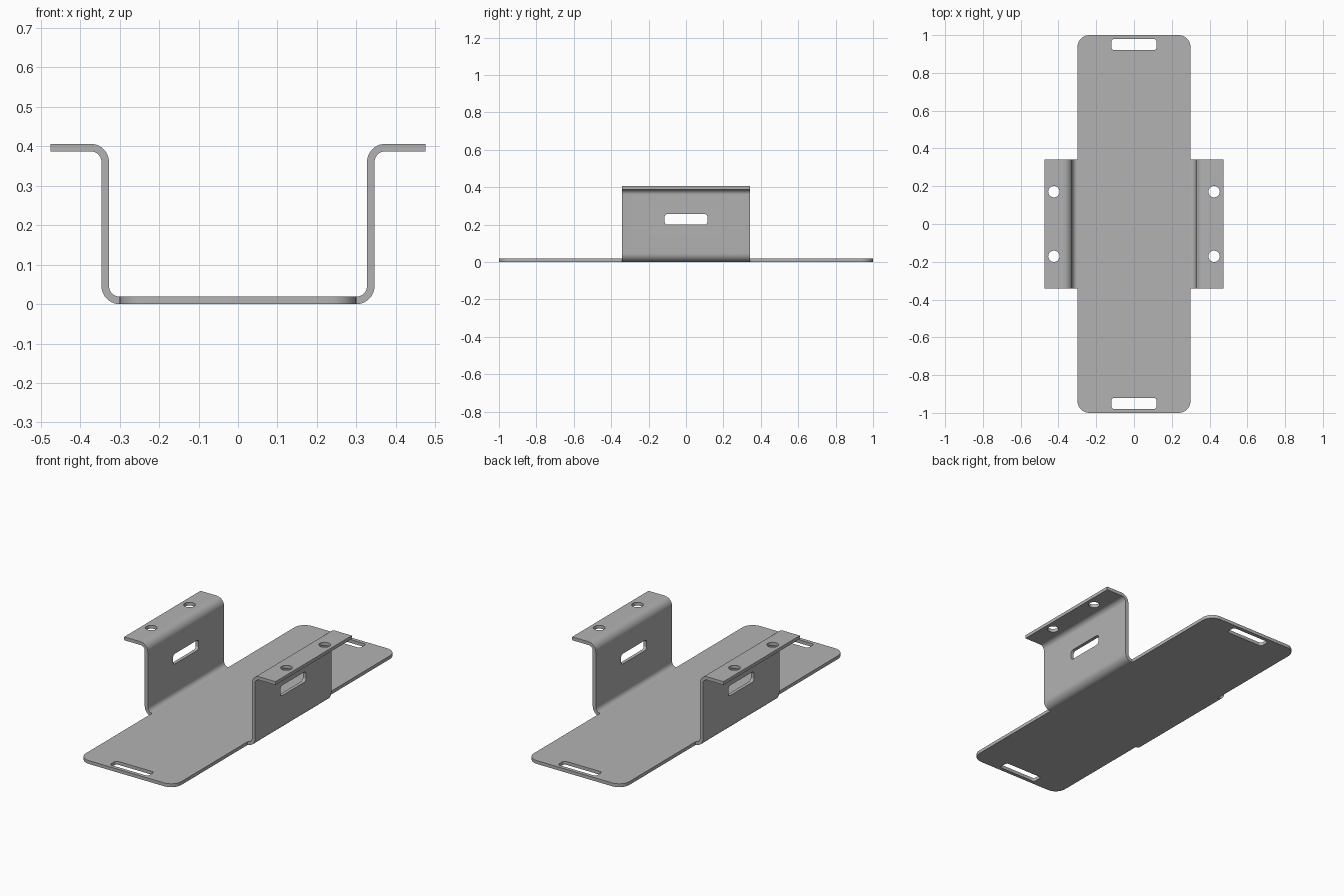
import bpy, bmesh, math
from mathutils import Vector

cube = bpy.data.objects.get("Cube")
if cube:
    bpy.data.objects.remove(cube, do_unlink=True)

T = 0.019             # sheet thickness
HALF_W = 0.30         # half width of the base
HALF_TAB = 0.342      # half length of the side brackets
TOP = 0.406
BEND = 0.046          # outer bend radius
WALL = HALF_W + BEND  # outer face of the walls

steel = bpy.data.materials.new("grey steel")
steel.use_nodes = True
colour = (0.45, 0.45, 0.45, 1)
steel.diffuse_color = colour
steel.node_tree.nodes["Principled BSDF"].inputs["Base Color"].default_value = colour


def arc(cx, cy, r, start, end, n=10):
    angles = [math.radians(start + (end - start) * i / n) for i in range(n + 1)]
    return [(cx + r * math.cos(a), cy + r * math.sin(a)) for a in angles]


def rounded_rect(cx, cy, hx, hy, r):
    pts = []
    for i, (sx, sy) in enumerate([(1, 1), (-1, 1), (-1, -1), (1, -1)]):
        pts += arc(cx + sx * (hx - r), cy + sy * (hy - r), r, 90 * i, 90 * i + 90)
    return pts


def prism(name, outline, place, low, high):
    """Closed solid from a 2D outline; place(u, v, d) sets the axes."""
    bm = bmesh.new()
    face = bm.faces.new([bm.verts.new(place(u, v, low)) for u, v in outline])
    shift = Vector(place(0, 0, high)) - Vector(place(0, 0, low))
    new = bmesh.ops.extrude_face_region(bm, geom=[face])["geom"]
    bmesh.ops.translate(bm, vec=shift, verts=[g for g in new if isinstance(g, bmesh.types.BMVert)])
    bmesh.ops.remove_doubles(bm, verts=bm.verts, dist=1e-5)
    bmesh.ops.recalc_face_normals(bm, faces=bm.faces)
    mesh = bpy.data.meshes.new(name)
    bm.to_mesh(mesh)
    bm.free()
    mesh.materials.append(steel)
    obj = bpy.data.objects.new(name, mesh)
    bpy.context.collection.objects.link(obj)
    return obj


def finish(obj, cutters):
    """Punch the openings, then smooth the bends."""
    bpy.ops.object.select_all(action="DESELECT")
    obj.select_set(True)
    bpy.context.view_layer.objects.active = obj
    for cutter in cutters:
        cutter.hide_render = True
        mod = obj.modifiers.new("opening", "BOOLEAN")
        mod.operation = "DIFFERENCE"
        mod.solver = "EXACT"
        mod.object = cutter
        bpy.ops.object.modifier_apply(modifier=mod.name)
        bpy.data.objects.remove(cutter, do_unlink=True)
    bpy.ops.object.shade_smooth_by_angle(angle=math.radians(30))


def flat(u, v, d):
    return (u, v, d)


def along_y(u, v, d):
    return (u, d, v)


def along_x(u, v, d):
    return (d, u, v)


# Base plate with a slot at each end
base = prism("base_plate", rounded_rect(0, 0, HALF_W, 1, 0.065), flat, 0, T)
finish(base, [prism("end_slot_cutter", rounded_rect(0, s * 0.95, 0.12, 0.029, 0.015),
                    flat, -0.1, 0.1) for s in (-1, 1)])

# Bent side bracket: lower bend, wall, upper bend, flange
inner = BEND - T
flange_x = WALL + inner
profile = (arc(HALF_W, BEND, BEND, -90, 0)
           + arc(flange_x, TOP - BEND, inner, 180, 90)
           + [(0.475, TOP - T), (0.475, TOP)]
           + arc(flange_x, TOP - BEND, BEND, 90, 180)
           + arc(HALF_W, BEND, inner, 0, -90))

for side, s in (("left", 1), ("right", -1)):
    bracket = prism(side + "_bracket", [(s * x, z) for x, z in profile],
                    along_y, -HALF_TAB, HALF_TAB)
    cutters = [prism("wall_slot_cutter", rounded_rect(0, 0.228, 0.115, 0.029, 0.018),
                     along_x, s * 0.32, s * 0.36)]
    cutters += [prism("flange_hole_cutter", rounded_rect(s * 0.424, y, 0.03, 0.03, 0.03),
                      flat, 0.35, 0.45) for y in (-0.171, 0.171)]
    finish(bracket, cutters)
